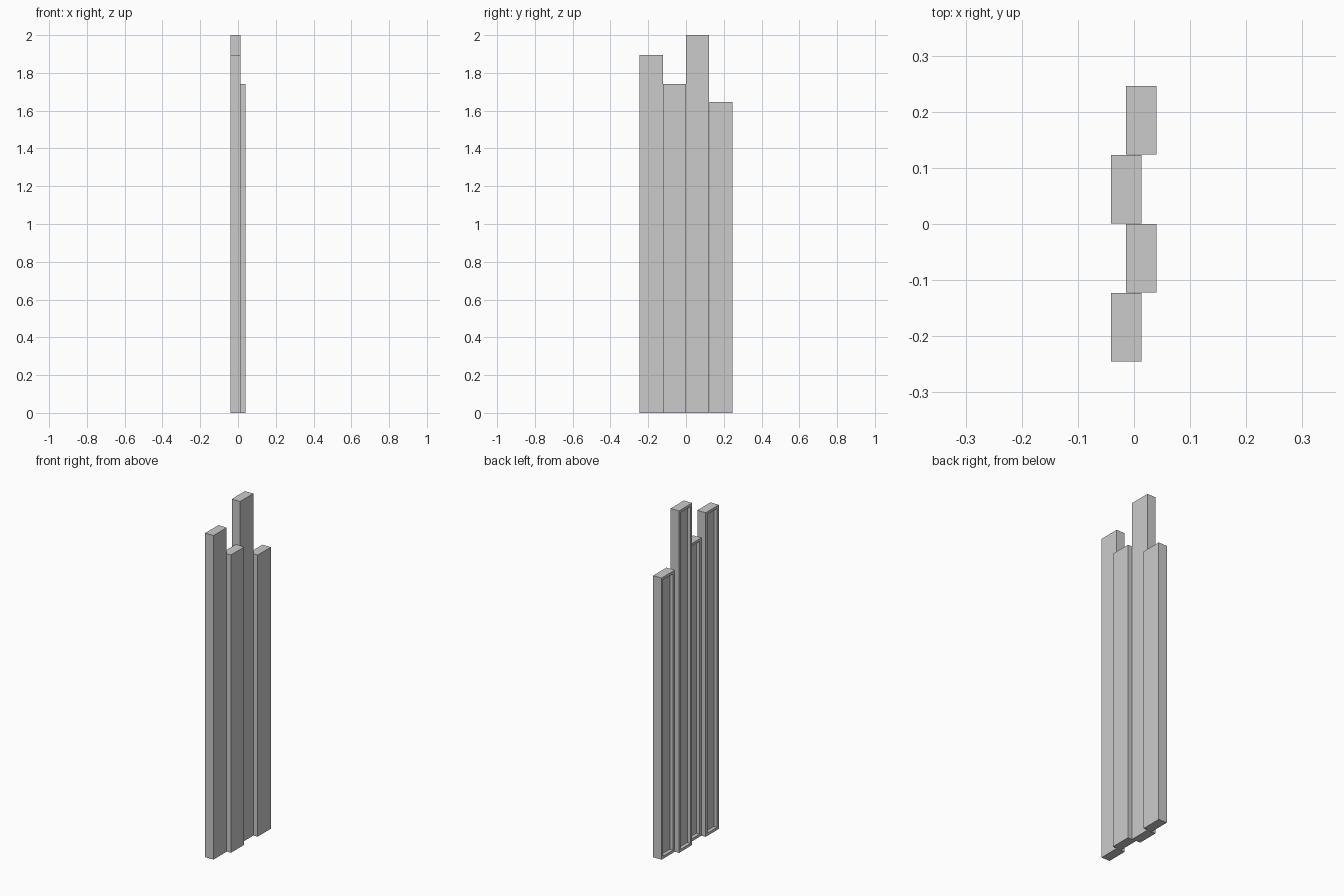
import bpy, bmesh
from mathutils import Vector

if "Cube" in bpy.data.objects:
    bpy.data.objects.remove(bpy.data.objects["Cube"])

FRAME = 0.022   # border width around each recessed back
DEPTH = 0.02    # depth of the recess


def plank(name, x0, x1, y0, y1, height):
    bm = bmesh.new()
    bmesh.ops.create_cube(bm, size=1)
    for v in bm.verts:
        v.co = Vector((x1 if v.co.x > 0 else x0,
                       y1 if v.co.y > 0 else y0,
                       height if v.co.z > 0 else 0))
    bm.normal_update()
    # framed recess on the -x face
    back = [f for f in bm.faces if f.normal.x < -0.9]
    bmesh.ops.inset_region(bm, faces=back, thickness=FRAME)
    floor = bmesh.ops.extrude_discrete_faces(bm, faces=back)["faces"][0]
    for v in floor.verts:
        v.co.x += DEPTH
    bmesh.ops.recalc_face_normals(bm, faces=bm.faces)
    mesh = bpy.data.meshes.new(name)
    bm.to_mesh(mesh)
    bm.free()
    bpy.context.collection.objects.link(bpy.data.objects.new(name, mesh))


# staggered planks: alternate in x, stepped heights
heights = [1.895, 1.742, 2.0, 1.647]
y_starts = [-0.245, -0.122, 0.001, 0.124]
for i, (h, y) in enumerate(zip(heights, y_starts)):
    x = -0.041 if i % 2 == 0 else -0.014
    plank(f"plank_{i + 1}", x, x + 0.054, y, y + 0.122, h)
